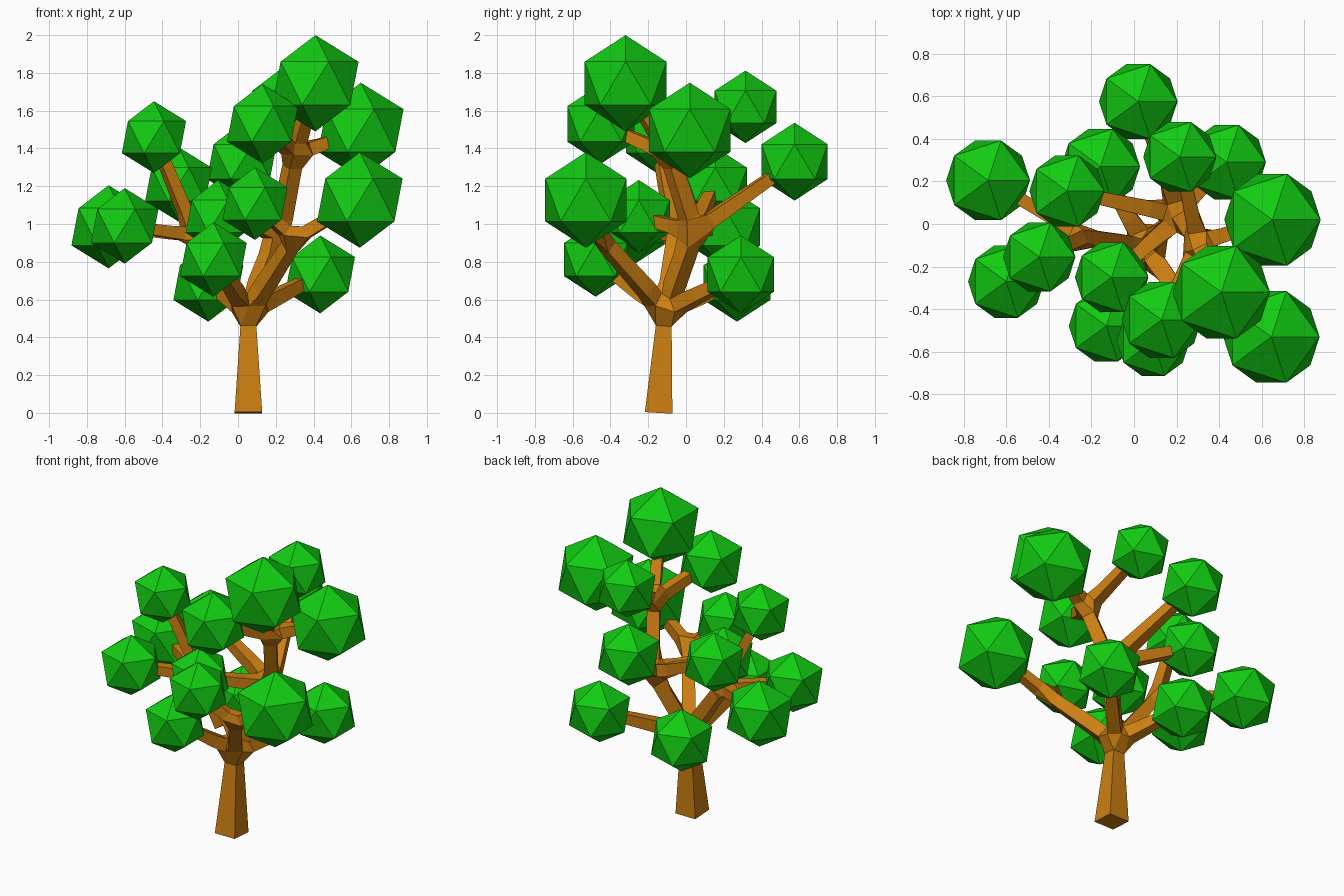
import bpy
import bmesh

cube = bpy.data.objects.get("Cube")
if cube:
    bpy.data.objects.remove(cube, do_unlink=True)


def make_material(name, color):
    mat = bpy.data.materials.new(name)
    mat.use_nodes = True
    mat.diffuse_color = (*color, 1)
    mat.node_tree.nodes["Principled BSDF"].inputs["Base Color"].default_value = (*color, 1)
    return mat


bark = make_material("orange_bark", (0.60, 0.21, 0.006))
leaf = make_material("bright_leaf_green", (0.006, 0.60, 0.006))

# Joints of the branching skeleton: position, half thickness
joints = {
    "base": ((0.055, -0.145, 0.0), 0.073),
    "neck": ((0.055, -0.118, 0.46), 0.042),
    "fork": ((0.055, -0.11, 0.54), 0.045),
    "right_joint": ((0.30, -0.45, 0.92), 0.035),
    "left_joint": ((-0.23, -0.06, 0.94), 0.035),
    "middle_joint": ((0.22, 0.04, 0.96), 0.042),
    "upper_joint": ((0.30, -0.09, 1.37), 0.038),
}
limbs = [("base", "neck"), ("neck", "fork"), ("fork", "right_joint"),
         ("fork", "left_joint"), ("fork", "middle_joint"), ("middle_joint", "upper_joint")]

# Foliage clumps: the joint that carries them, centre, radius
clumps = [
    ("upper_joint", (0.41, -0.32, 1.745), 0.255),
    ("upper_joint", (0.65, 0.02, 1.495), 0.253),
    ("upper_joint", (0.13, -0.45, 1.53), 0.21),
    ("upper_joint", (0.215, 0.315, 1.62), 0.192),
    ("right_joint", (0.645, -0.53, 1.127), 0.253),
    ("right_joint", (0.09, -0.55, 1.108), 0.192),
    ("left_joint", (-0.445, -0.155, 1.46), 0.19),
    ("left_joint", (-0.685, 0.205, 0.985), 0.22),
    ("left_joint", (-0.60, -0.27, 0.99), 0.20),
    ("middle_joint", (-0.315, 0.155, 1.21), 0.197),
    ("middle_joint", (0.02, 0.575, 1.33), 0.206),
    ("middle_joint", (-0.105, -0.25, 1.04), 0.193),
    ("fork", (-0.13, -0.478, 0.812), 0.197),
    ("fork", (0.435, 0.29, 0.733), 0.206),
    ("fork", (-0.157, 0.27, 0.69), 0.207),
]

# Trunk and branches: a skinned edge skeleton with square limbs
bm = bmesh.new()
skin = bm.verts.layers.skin.verify()


def add_joint(position, half):
    vert = bm.verts.new(position)
    vert[skin].radius = (half, half)
    return vert


verts = {name: add_joint(*data) for name, data in joints.items()}
verts["base"][skin].use_root = True
for start, end in limbs:
    bm.edges.new((verts[start], verts[end]))
for joint, centre, radius in clumps:
    bm.edges.new((verts[joint], add_joint(centre, 0.027)))
mesh = bpy.data.meshes.new("trunk_and_branches")
bm.to_mesh(mesh)
bm.free()
mesh.materials.append(bark)
tree = bpy.data.objects.new("trunk_and_branches", mesh)
bpy.context.collection.objects.link(tree)
tree.modifiers.new("Skin", "SKIN").branch_smoothing = 0

# Faceted foliage on the branch ends
for i, (joint, centre, radius) in enumerate(clumps, 1):
    bpy.ops.mesh.primitive_ico_sphere_add(subdivisions=1, radius=radius, location=centre)
    clump = bpy.context.object
    clump.name = f"foliage_{i}"
    clump.data.materials.append(leaf)
